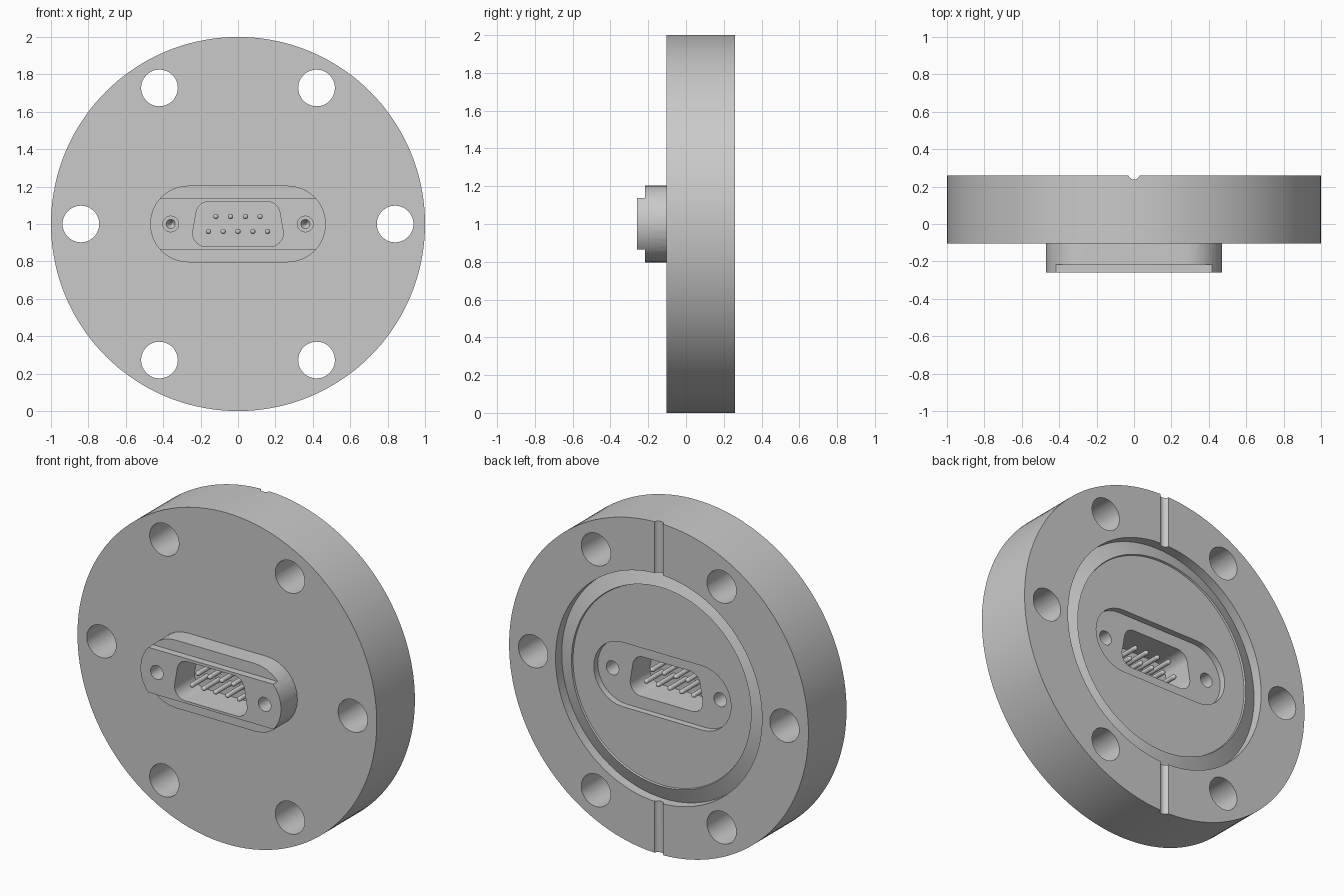
import bpy, bmesh
from math import sin, cos, pi, atan2, radians
from mathutils import Vector

cube = bpy.data.objects.get("Cube")
if cube:
    bpy.data.objects.remove(cube, do_unlink=True)

steel = bpy.data.materials.new("steel grey")
steel.use_nodes = True
grey = (0.59, 0.59, 0.59, 1)
steel.diffuse_color = grey
steel.node_tree.nodes["Principled BSDF"].inputs["Base Color"].default_value = grey

FACE, BACK, MID = -0.104, 0.26, 1.0     # flange front, flange back, axis height
NOSE, POCKET = -0.26, 0.187             # front and rear faces of the connector body


def finish(name, bm):
    bmesh.ops.recalc_face_normals(bm, faces=bm.faces)
    mesh = bpy.data.meshes.new(name)
    bm.to_mesh(mesh)
    bm.free()
    mesh.materials.append(steel)
    obj = bpy.data.objects.new(name, mesh)
    bpy.context.collection.objects.link(obj)
    return obj


def circle(x, z, r, n=48):
    return [(x + r * cos(2 * pi * i / n), z + r * sin(2 * pi * i / n)) for i in range(n)]


def rounded(centres, r, n=16):
    """Outline around counter-clockwise corner centres, with corner radius r."""
    pts = []
    for i, c in enumerate(centres):
        p, q = centres[i - 1], centres[(i + 1) % len(centres)]
        a = atan2(c[1] - p[1], c[0] - p[0]) - pi / 2
        b = atan2(q[1] - c[1], q[0] - c[0]) - pi / 2
        sweep = (b - a) % (2 * pi)
        pts += [(c[0] + r * cos(a + sweep * k / n), c[1] + r * sin(a + sweep * k / n))
                for k in range(n + 1)]
    return pts


def box(x, z0, z1):
    return [(-x, z0), (x, z0), (x, z1), (-x, z1)]


def prism(name, outline, y0, y1, taper=1.0):
    """Extrude an x-z outline along y, scaling the far end about its centre."""
    bm = bmesh.new()
    cx = sum(p[0] for p in outline) / len(outline)
    cz = sum(p[1] for p in outline) / len(outline)
    near = [bm.verts.new((x, y0, z)) for x, z in outline]
    far = [bm.verts.new((cx + (x - cx) * taper, y1, cz + (z - cz) * taper)) for x, z in outline]
    bm.faces.new(near)
    bm.faces.new(far[::-1])
    for i in range(len(near)):
        bm.faces.new((near[i - 1], far[i - 1], far[i], near[i]))
    return finish(name, bm)


def turned(name, profile, x, z, steps):
    """Spin a (radius, y) profile about the y direction through (x, z)."""
    bm = bmesh.new()
    verts = [bm.verts.new((x + r, y, z)) for r, y in profile]
    edges = [bm.edges.new(pair) for pair in zip(verts, verts[1:])]
    bmesh.ops.spin(bm, geom=verts + edges, cent=(x, 0, z), axis=(0, 1, 0),
                   angle=2 * pi, steps=steps)
    bmesh.ops.remove_doubles(bm, verts=bm.verts, dist=1e-4)
    return finish(name, bm)


def combine(target, tool, operation="DIFFERENCE"):
    mod = target.modifiers.new("cut", "BOOLEAN")
    mod.operation, mod.object, mod.solver = operation, tool, "EXACT"
    graph = bpy.context.evaluated_depsgraph_get()
    mesh = bpy.data.meshes.new_from_object(target.evaluated_get(graph))
    target.modifiers.clear()
    target.data = mesh
    bpy.data.objects.remove(tool, do_unlink=True)


def smooth(obj, angle):
    bpy.ops.object.select_all(action="DESELECT")
    obj.select_set(True)
    bpy.context.view_layer.objects.active = obj
    bpy.ops.object.shade_smooth_by_angle(angle=radians(angle))


# Flange turned from a profile, with a gasket groove and knife edge at the back
profile = [(0, FACE), (1, FACE), (1, BACK), (0.69, BACK), (0.69, 0.20),
           (0.60, 0.236), (0.597, 0.225), (0, 0.225)]
flange = turned("flange", profile, 0, MID, 144)

# Bolt holes
for i in range(6):
    a = i * pi / 3
    combine(flange, prism("bolt_cutter", circle(0.84 * cos(a), MID + 0.84 * sin(a), 0.098), -0.5, 0.5))

# Leak check grooves, top and bottom of the back face
for side in (-1, 1):
    bm = bmesh.new()
    bmesh.ops.create_cone(bm, cap_ends=True, segments=32, radius1=0.03, radius2=0.03, depth=0.45)
    bmesh.ops.translate(bm, verts=bm.verts, vec=Vector((0, BACK + 0.007, MID + side * 0.875)))
    combine(flange, finish("groove_cutter", bm))

# Connector body with a raised centre band
body = prism("connector_body", rounded([(-0.265, MID), (0.265, MID)], 0.205), NOSE, 0)
for z0, z1 in ((0.7, 0.865), (1.137, 1.3)):
    combine(body, prism("step_cutter", box(0.6, z0, z1), -0.4, -0.217))
combine(flange, body, "UNION")

# Rear pocket, and the D-shaped sockets on both sides of a thin web
rear_outline = rounded([(-0.265, MID), (0.265, MID)], 0.194)
combine(flange, prism("pocket_cutter", rear_outline, POCKET, 0.4))
socket = rounded([(-0.172, 0.95), (0.172, 0.95), (0.155, 1.05), (-0.155, 1.05)], 0.07)
combine(flange, prism("front_socket_cutter", socket, -0.4, -0.07))
combine(flange, prism("rear_socket_cutter", socket, 0, 0.4))

# Blind screw holes with a narrower conical end, front and rear
for x in (-0.36, 0.36):
    for start, inward in ((NOSE, 1), (POCKET, -1)):
        combine(flange, prism("screw_cutter", circle(x, MID, 0.042, 32),
                              start - 0.05 * inward, start + 0.12 * inward))
        combine(flange, prism("tip_cutter", circle(x, MID, 0.031, 32),
                              start + 0.11 * inward, start + 0.15 * inward, 0.15))
smooth(flange, 18)

# Round-ended contact pins in two staggered rows
PIN, FRONT_TIP, REAR_TIP = 0.014, -0.225, 0.165
arc = [(PIN * sin(k * pi / 8), PIN * (1 - cos(k * pi / 8))) for k in range(5)]
pin_profile = [(r, FRONT_TIP + d) for r, d in arc] + [(r, REAR_TIP - d) for r, d in reversed(arc)]
for row, count, z in (("upper", 4, 1.04), ("lower", 5, 0.96)):
    for i in range(count):
        x = (i - (count - 1) / 2) * 0.079
        smooth(turned(f"{row}_pin_{i + 1}", pin_profile, x, z, 20), 40)
